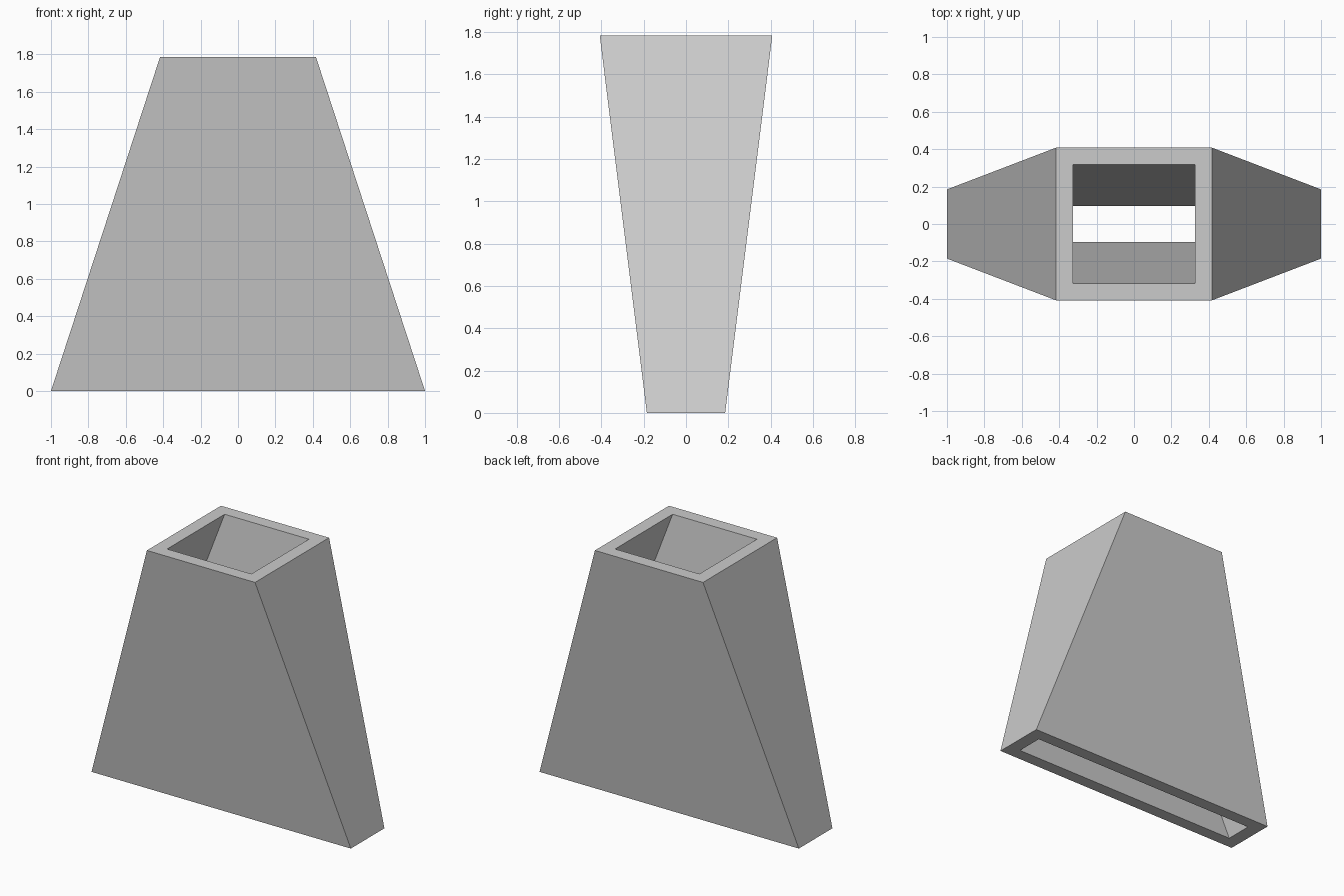
import bpy
import bmesh

if "Cube" in bpy.data.objects:
    bpy.data.objects.remove(bpy.data.objects["Cube"], do_unlink=True)

HEIGHT = 1.785
# Half sizes (x, y) of the outer and inner rectangles at each end
BOTTOM_OUT, BOTTOM_IN = (1.0, 0.185), (0.905, 0.097)
TOP_OUT, TOP_IN = (0.417, 0.408), (0.325, 0.317)

grey = bpy.data.materials.new("plain grey")
grey.use_nodes = True
colour = (0.6, 0.6, 0.6, 1)
grey.diffuse_color = colour
grey.node_tree.nodes["Principled BSDF"].inputs["Base Color"].default_value = colour


def panel(name, section):
    """Tapered panel: section gives the four footprint corners at each end."""
    bm = bmesh.new()
    low = [bm.verts.new((x, y, 0)) for x, y in section(BOTTOM_OUT, BOTTOM_IN)]
    high = [bm.verts.new((x, y, HEIGHT)) for x, y in section(TOP_OUT, TOP_IN)]
    bm.faces.new(low)
    bm.faces.new(high)
    for i in range(4):
        j = (i + 1) % 4
        bm.faces.new((low[i], low[j], high[j], high[i]))
    bmesh.ops.recalc_face_normals(bm, faces=bm.faces)
    mesh = bpy.data.meshes.new(name)
    bm.to_mesh(mesh)
    bm.free()
    mesh.materials.append(grey)
    bpy.context.collection.objects.link(bpy.data.objects.new(name, mesh))


# Broad front and back walls run the full width
for name, s in (("front_wall", -1), ("back_wall", 1)):
    panel(name, lambda o, i: [(-o[0], s * o[1]), (o[0], s * o[1]),
                              (o[0], s * i[1]), (-o[0], s * i[1])])

# Narrow side walls fit between them
for name, s in (("left_wall", 1), ("right_wall", -1)):
    panel(name, lambda o, i: [(s * o[0], -i[1]), (s * o[0], i[1]),
                              (s * i[0], i[1]), (s * i[0], -i[1])])
